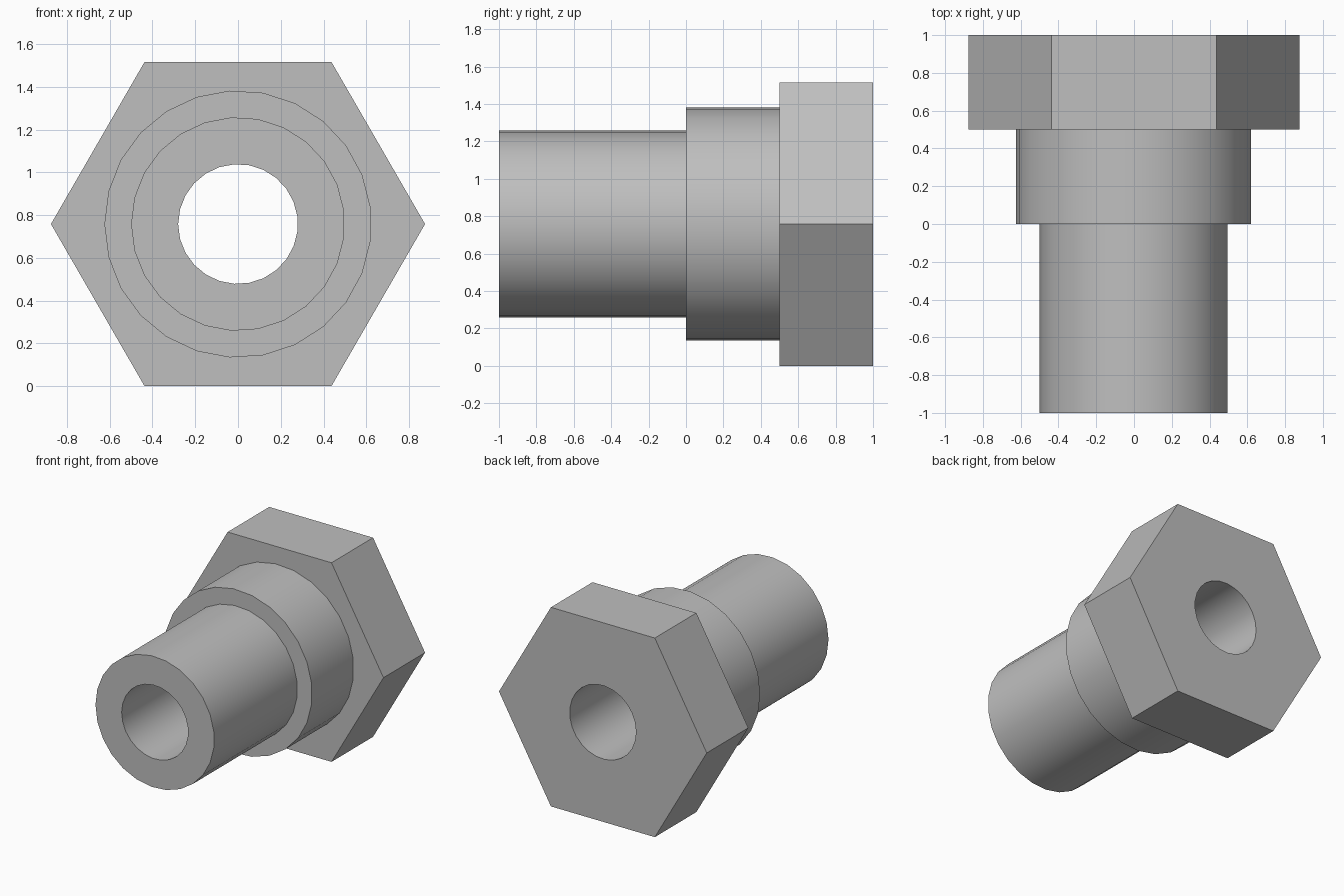
import bpy, bmesh, math

if "Cube" in bpy.data.objects:
    bpy.data.objects.remove(bpy.data.objects["Cube"])

SEGMENTS = 25
HEX_R = 0.875
AXIS_Z = HEX_R * math.cos(math.pi / 6)

steel = bpy.data.materials.new("plain_grey")
steel.diffuse_color = (0.52, 0.52, 0.52, 1)
steel.use_nodes = True
steel.node_tree.nodes["Principled BSDF"].inputs["Base Color"].default_value = steel.diffuse_color

bm = bmesh.new()


def ring(radius, y, n=SEGMENTS):
    """Closed loop of vertices around the y axis, starting at -x."""
    angles = [math.pi + 2 * math.pi * k / n for k in range(n)]
    return [bm.verts.new((radius * math.cos(a), y, AXIS_Z + radius * math.sin(a))) for a in angles]


def bridge(a, b):
    n = len(a)
    for i in range(n):
        j = (i + 1) % n
        bm.faces.new((a[i], a[j], b[j], b[i]))


def edges_of(loop):
    pairs = zip(loop, loop[1:] + loop[:1])
    return [bm.edges.get(p) or bm.edges.new(p) for p in pairs]


# Bore, front end, shank, shoulder and collar
profile = [(0.28, 1), (0.28, -1), (0.5, -1), (0.5, 0), (0.625, 0), (0.625, 0.5)]
rings = [ring(r, y) for r, y in profile]
for a, b in zip(rings, rings[1:]):
    bridge(a, b)

# Hexagonal head: six flats and two faces with round openings
hex_front, hex_back = ring(HEX_R, 0.5, 6), ring(HEX_R, 1, 6)
bridge(hex_front, hex_back)
for outer, inner, side in ((hex_front, rings[-1], -1), (hex_back, rings[0], 1)):
    bmesh.ops.triangle_fill(bm, use_beauty=True, edges=edges_of(outer) + edges_of(inner),
                            normal=(0, side, 0))

bmesh.ops.recalc_face_normals(bm, faces=bm.faces[:])
mesh = bpy.data.meshes.new("hex_head_bushing")
bm.to_mesh(mesh)
bm.free()
mesh.materials.append(steel)

bushing = bpy.data.objects.new("hex_head_bushing", mesh)
bpy.context.collection.objects.link(bushing)
bpy.context.view_layer.objects.active = bushing
bushing.select_set(True)
bpy.ops.object.shade_smooth_by_angle(angle=math.radians(30))
